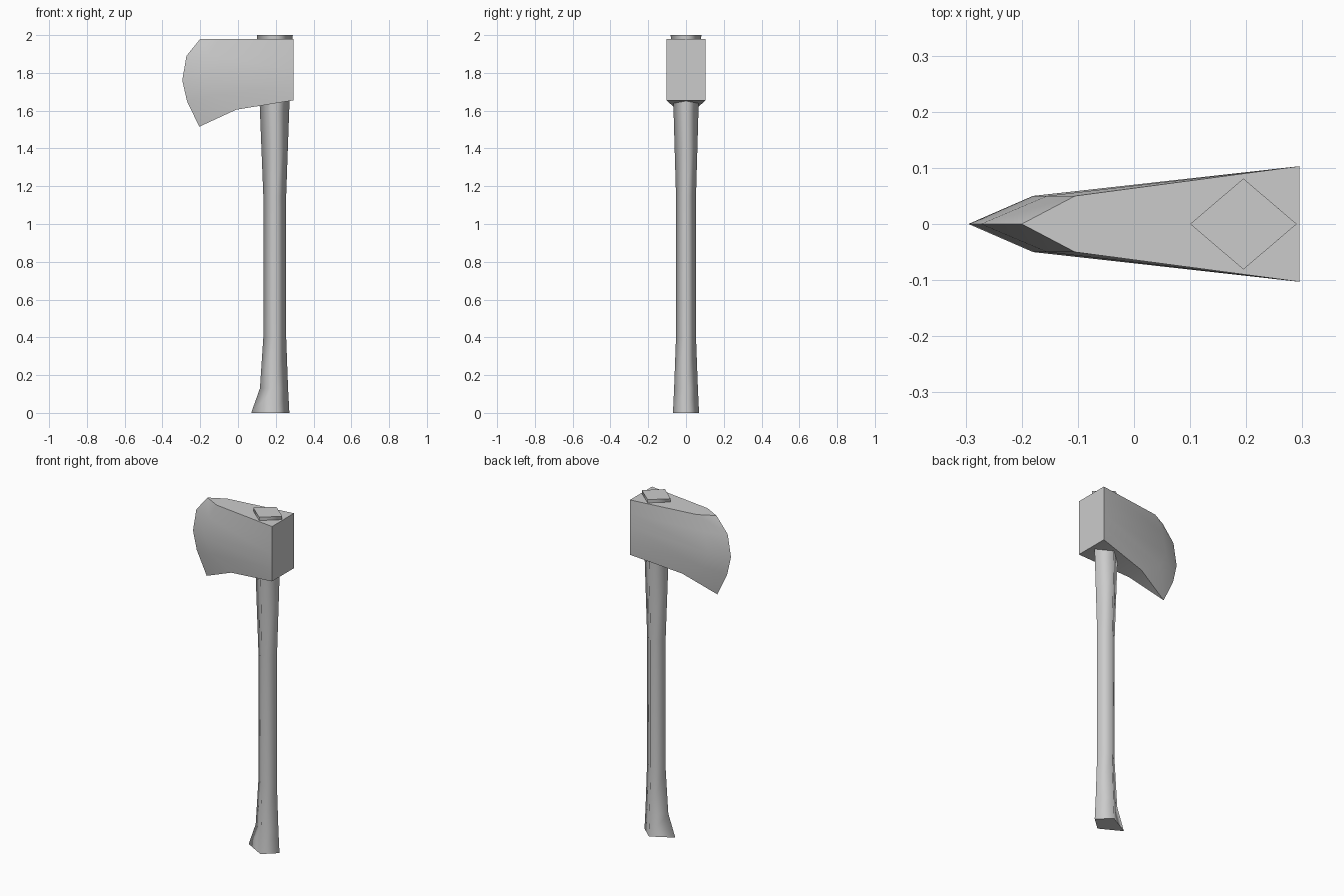
import bpy, bmesh, math

if "Cube" in bpy.data.objects:
    bpy.data.objects.remove(bpy.data.objects["Cube"])


def finish(name, bm):
    bmesh.ops.recalc_face_normals(bm, faces=bm.faces)
    mesh = bpy.data.meshes.new(name)
    bm.to_mesh(mesh)
    bm.free()
    obj = bpy.data.objects.new(name, mesh)
    bpy.context.collection.objects.link(obj)
    return obj


# Handle: diamond cross-sections (z, x of front point, x of back point, half depth)
sections = [
    (0.00, 0.07, 0.272, 0.069),
    (0.13, 0.116, 0.265, 0.063),
    (0.40, 0.134, 0.255, 0.053),
    (1.15, 0.134, 0.255, 0.053),
    (1.60, 0.116, 0.271, 0.066),
    (2.00, 0.10, 0.29, 0.081),
]
bm = bmesh.new()
rings = []
for z, x0, x1, d in sections:
    pts = [(x0, 0), (0.195, -d), (x1, 0), (0.195, d)]
    rings.append([bm.verts.new((x, y, z)) for x, y in pts])
for a, b in zip(rings, rings[1:]):
    for i in range(4):
        j = (i + 1) % 4
        bm.faces.new((a[i], a[j], b[j], b[i])).smooth = True
for ring in (rings[0], rings[-1]):
    cap = bm.faces.new(ring)
    for e in cap.edges:
        e.smooth = False
finish("handle", bm)

# Axe head: side profiles of the cutting edge, cheek and poll, top to bottom (x, z)
edge = [(-0.20, 1.98), (-0.273, 1.89), (-0.295, 1.76), (-0.27, 1.65), (-0.205, 1.515)]
cheek = [(-0.105, 1.98), (-0.155, 1.89), (-0.18, 1.77), (-0.14, 1.68), (-0.01, 1.605)]
poll_z = [1.98, 1.90, 1.815, 1.735, 1.655]
bm = bmesh.new()
tip = [bm.verts.new((x, 0, z)) for x, z in edge]
cheeks, polls = [], []
for s in (-1, 1):
    cheeks.append([bm.verts.new((x, s * 0.05, z)) for x, z in cheek])
    polls.append([bm.verts.new((0.295, s * 0.103, z)) for z in poll_z])
strips = [(tip, cheeks[0]), (cheeks[0], polls[0]), (polls[0], polls[1]),
          (polls[1], cheeks[1]), (cheeks[1], tip)]
for a, b in strips:
    for i in range(4):
        bm.faces.new((a[i], b[i], b[i + 1], a[i + 1]))
for i in (0, 4):
    bm.faces.new((tip[i], cheeks[0][i], cheeks[1][i]))
    bm.faces.new((cheeks[0][i], polls[0][i], polls[1][i], cheeks[1][i]))
head = finish("axe_head", bm)
bpy.context.view_layer.objects.active = head
head.select_set(True)
bpy.ops.object.shade_smooth_by_angle(angle=math.radians(32))
